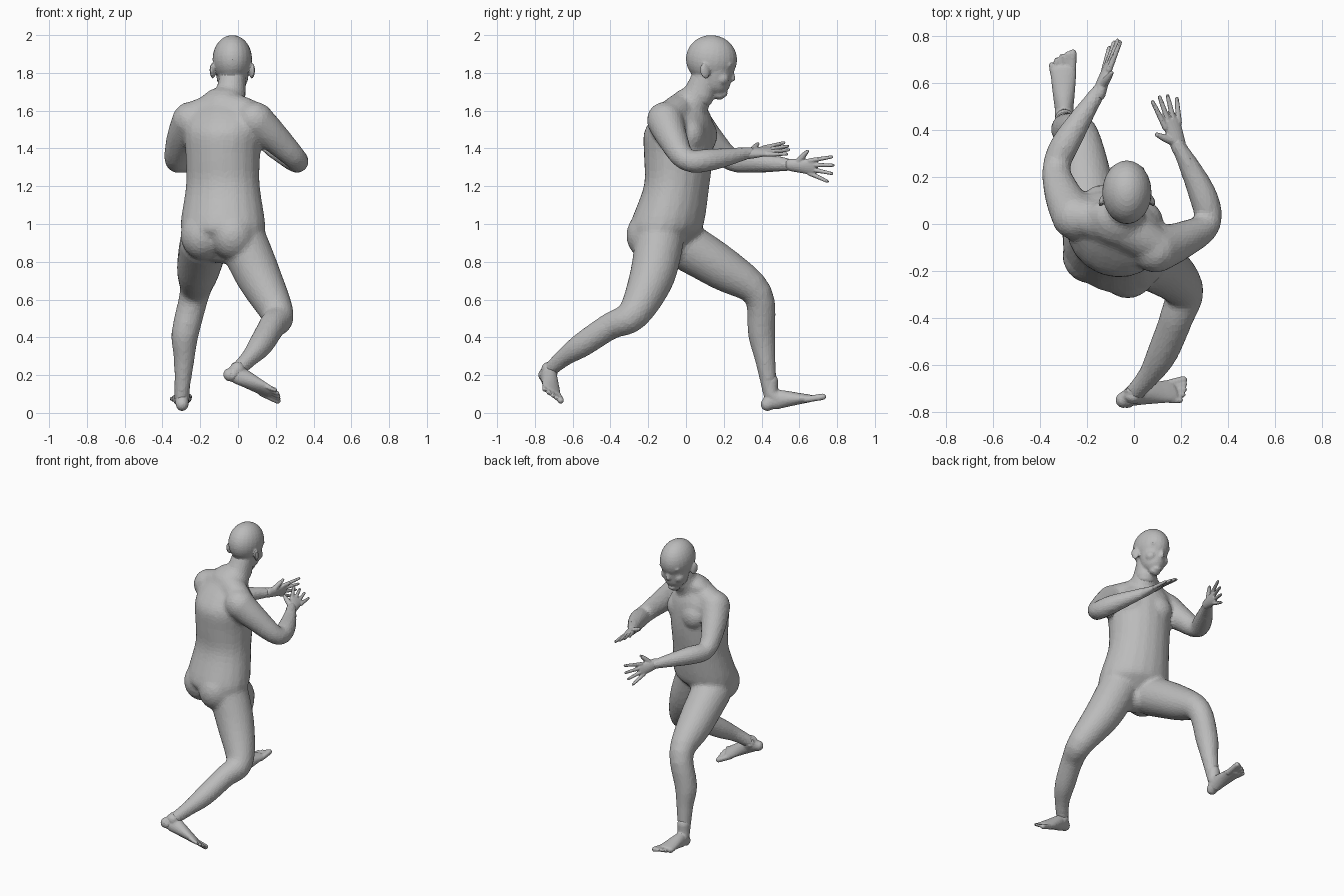
import bpy, bmesh, math
from mathutils import Vector as V, Matrix

if "Cube" in bpy.data.objects:
    bpy.data.objects.remove(bpy.data.objects["Cube"])

skin = bpy.data.materials.new("light grey")
skin.use_nodes = True
shade = 0.5
skin.diffuse_color = (shade, shade, shade, 1)
skin.node_tree.nodes["Principled BSDF"].inputs["Base Color"].default_value = skin.diffuse_color

UP = V((0, 0, 1))
ACROSS = V((1, 0, 0))
FORWARD = V((0.37, 0.93, 0))   # way the chest points
SIDE = FORWARD.cross(UP)
CHEST_TURN = -math.atan2(FORWARD.x, FORWARD.y)
TORSO_X = -.08
HEAD_X = -.03


def blend(points, t, index):
    """Catmull-Rom step between stations index and index + 1."""
    last = len(points) - 1
    before, start, end, after = (points[max(0, min(last, index + k))] for k in (-1, 0, 1, 2))
    smooth = t * t * (3 - 2 * t)
    pull_out = t * (1 - t) ** 2 / 2
    pull_in = t * t * (t - 1) / 2
    return [q + (r - q) * smooth + (r - o) * pull_out + (s - q) * pull_in
            for o, q, r, s in zip(before, start, end, after)]


def tube(bm, stations, side=SIDE, sides=20, steps=4, level=False):
    """Loft ellipses through (x, y, z, half width[, half depth]) stations."""
    stations = [tuple(s) if len(s) == 5 else (*s, s[-1]) for s in stations]
    path = [blend(stations, k / steps, i) for i in range(len(stations) - 1) for k in range(steps)]
    path.append(list(stations[-1]))
    places = [V(p[:3]) for p in path]
    last = len(places) - 1
    rows = []
    for i, (place, point) in enumerate(zip(places, path)):
        heading = places[min(i + 1, last)] - places[max(i - 1, 0)]
        rows.append((place, heading.normalized(), point[3], point[4]))
    # rounded ends
    for end, sign in ((rows[0], -1), (rows[-1], 1)):
        place, heading, width, depth = end
        reach = sign * min(width, depth)
        caps = [(place + heading * reach * math.sin(u), heading,
                 width * math.cos(u), depth * math.cos(u)) for u in (.5, 1, 1.4)]
        rows = caps[::-1] + rows if sign < 0 else rows + caps
    rings = []
    for place, heading, width, depth in rows:
        heading = UP if level else heading
        u = (V(side) - heading * heading.dot(V(side))).normalized()
        w = heading.cross(u)
        angles = [k * math.tau / sides for k in range(sides)]
        rings.append([bm.verts.new(place + u * width * math.cos(angle)
                                   + w * depth * math.sin(angle)) for angle in angles])
    for lower, upper in zip(rings, rings[1:]):
        for k in range(sides):
            after = (k + 1) % sides
            bm.faces.new((lower[k], lower[after], upper[after], upper[k]))
    bm.faces.new(rings[0][::-1])
    bm.faces.new(rings[-1])


def column(bm, x, rows, side):
    """Stack of level ellipses given as (z, y, half width, half depth)."""
    tube(bm, [(x, y, z, width, depth) for z, y, width, depth in rows], side, level=True)


def ball(bm, centre, radii, turn=0, tilt=0):
    matrix = (Matrix.Translation(V(centre)) @ Matrix.Rotation(turn, 4, 'Z')
              @ Matrix.Rotation(tilt, 4, 'X') @ Matrix.Diagonal((*radii, 1)))
    bmesh.ops.create_uvsphere(bm, u_segments=24, v_segments=16, radius=1, matrix=matrix)


def finish(bm, name, voxel, smooth):
    """Fuse the overlapping forms into one faceted skin."""
    mesh = bpy.data.meshes.new(name)
    bm.to_mesh(mesh)
    bm.free()
    mesh.materials.append(skin)
    part = bpy.data.objects.new(name, mesh)
    bpy.context.collection.objects.link(part)
    fuse = part.modifiers.new("fuse", 'REMESH')
    fuse.mode, fuse.voxel_size = 'VOXEL', voxel
    soften = part.modifiers.new("soften", 'SMOOTH')
    soften.factor, soften.iterations = .5, smooth
    facets = part.modifiers.new("facets", 'DECIMATE')
    facets.ratio = .3


# Torso, chest, buttocks
bm = bmesh.new()
column(bm, TORSO_X, [(.89, -.11, .17, .1), (.94, -.11, .21, .16), (1, -.1, .23, .19),
                     (1.2, -.05, .2, .17), (1.35, -.04, .2, .18), (1.48, -.04, .21, .18),
                     (1.56, -.02, .2, .15), (1.63, 0, .13, .1)], SIDE)
for sign in (-1, 1):
    outward = SIDE * sign * .085
    ball(bm, V((TORSO_X, -.03, 1.47)) + FORWARD * .1 + outward, (.09, .07, .09), CHEST_TURN)
    ball(bm, V((TORSO_X, -.1, .94)) - FORWARD * .07 + outward, (.12, .12, .13), CHEST_TURN)
# Shoulder slopes and neck
tube(bm, [(-.26, .04, 1.56, .08), (-.07, -.01, 1.61, .09), (.1, -.1, 1.56, .08)], FORWARD)
tube(bm, [(-.05, .01, 1.6, .1), (-.04, .06, 1.68, .08), (-.03, .1, 1.78, .07)])
# Arms
tube(bm, [(-.25, .03, 1.55, .1), (-.3, .12, 1.45, .08), (-.33, .24, 1.34, .06),
          (-.28, .36, 1.33, .06), (-.14, .58, 1.31, .03)], UP)
tube(bm, [(.09, -.11, 1.55, .1), (.2, -.07, 1.45, .08), (.31, 0, 1.34, .06),
          (.29, .13, 1.34, .06), (.18, .35, 1.38, .03)])
# Legs
tube(bm, [(-.18, -.03, .9, .13), (-.21, .2, .76, .115), (-.23, .38, .63, .08),
          (-.28, .4, .42, .073), (-.285, .42, .28, .055), (-.3, .45, .07, .036)])
tube(bm, [(.02, -.14, .92, .13), (.11, -.18, .72, .12), (.21, -.28, .52, .087),
          (.18, -.4, .46, .072), (.12, -.55, .36, .066), (.06, -.65, .29, .048),
          (-.03, -.75, .2, .037)])
finish(bm, "body", .013, 10)

# Head, jaw, neck, nose and mouth
bm = bmesh.new()
ball(bm, (HEAD_X, .135, 1.872), (.105, .136, .128), 0, -.15)
column(bm, HEAD_X, [(1.69, .165, .04, .036), (1.72, .155, .066, .074),
                    (1.77, .155, .083, .086), (1.84, .155, .095, .1)], ACROSS)
tube(bm, [(HEAD_X, .08, 1.68, .07), (HEAD_X, .1, 1.78, .07)])
tube(bm, [(HEAD_X, .24, 1.82, .012), (HEAD_X, .246, 1.77, .016)], ACROSS)
ball(bm, (HEAD_X, .217, 1.727), (.03, .012, .012))
ball(bm, (HEAD_X, .195, 1.69), (.03, .026, .02))
# Brows, cheeks and ears
for sign in (-1, 1):
    ball(bm, (HEAD_X + sign * .037, .232, 1.843), (.04, .018, .014))
    ball(bm, (HEAD_X + sign * .05, .19, 1.77), (.034, .038, .036))
    ball(bm, (HEAD_X + sign * .105, .1, 1.81), (.013, .027, .042), sign * .4, .2)
finish(bm, "head", .007, 6)


def placer(origin, along, across):
    """Local axes of a hand or foot: a point function and the width direction."""
    length = V(along).normalized()
    width = V(across)
    width = (width - length * length.dot(width)).normalized()
    normal = length.cross(width)
    normal *= math.copysign(1, normal.z)
    return (lambda i, j, k=0: V(origin) + length * i + width * j + normal * k), length, width


# Hands: palm, four fanned fingers and a thumb
def hand(name, wrist, along, across, spread):
    at, length, width = placer(wrist, along, across)
    bm = bmesh.new()
    tube(bm, [(*at(-.03, 0), .033, .028), (*at(.03, 0), .038, .024),
              (*at(.1, 0), .044, .014)], width)
    for finger in (-1.5, -.5, .5, 1.5):
        root = finger * .023
        tip = .21 - .008 * (finger - .5) ** 2
        tube(bm, [(*at(.08, root), .014), (*at(tip, root * (1 + spread)), .009)], width, sides=10)
    tube(bm, [(*at(.015, .02), .02), (*at(.04, .055), .016), (*at(.065, .085), .01)],
         length, sides=10)
    finish(bm, name, .0045, 3)


hand("right_hand", (-.14, .58, 1.31), (.3, .94, -.1), (.3, 0, 1), 1)
hand("left_hand", (.185, .345, 1.375), (-.28, .93, .13), (-.85, -.35, .5), .7)


# Feet: ankle, heel to ball, then five toes
def foot(name, ankle, heel, along, across):
    at, length, width = placer(heel, along, across)
    bm = bmesh.new()
    tube(bm, [(*ankle, .042), (*at(.07, 0, .09), .04), (*at(.1, 0, .055), .04)], width)
    tube(bm, [(*at(.036, 0, .038), .034, .036), (*at(.085, 0, .054), .038, .052),
              (*at(.21, 0, .034), .052, .03), (*at(.265, 0, .024), .053, .02)], width)
    for toe in range(5):
        offset = .036 - toe * .02
        size = .018 if toe == 0 else .012
        tube(bm, [(*at(.24, offset, .023), size),
                  (*at(.333 - toe * toe * .003, offset * 1.15, .019), size)], width, sides=10)
    finish(bm, name, .0055, 6)


foot("right_foot", (-.294, .446, .17), (-.295, .402, 0), (-.02, .975, .2), ACROSS)
foot("left_foot", (-.003, -.725, .23), (-.085, -.775, .183), (.9, .2, -.34), (0, .85, -.53))
